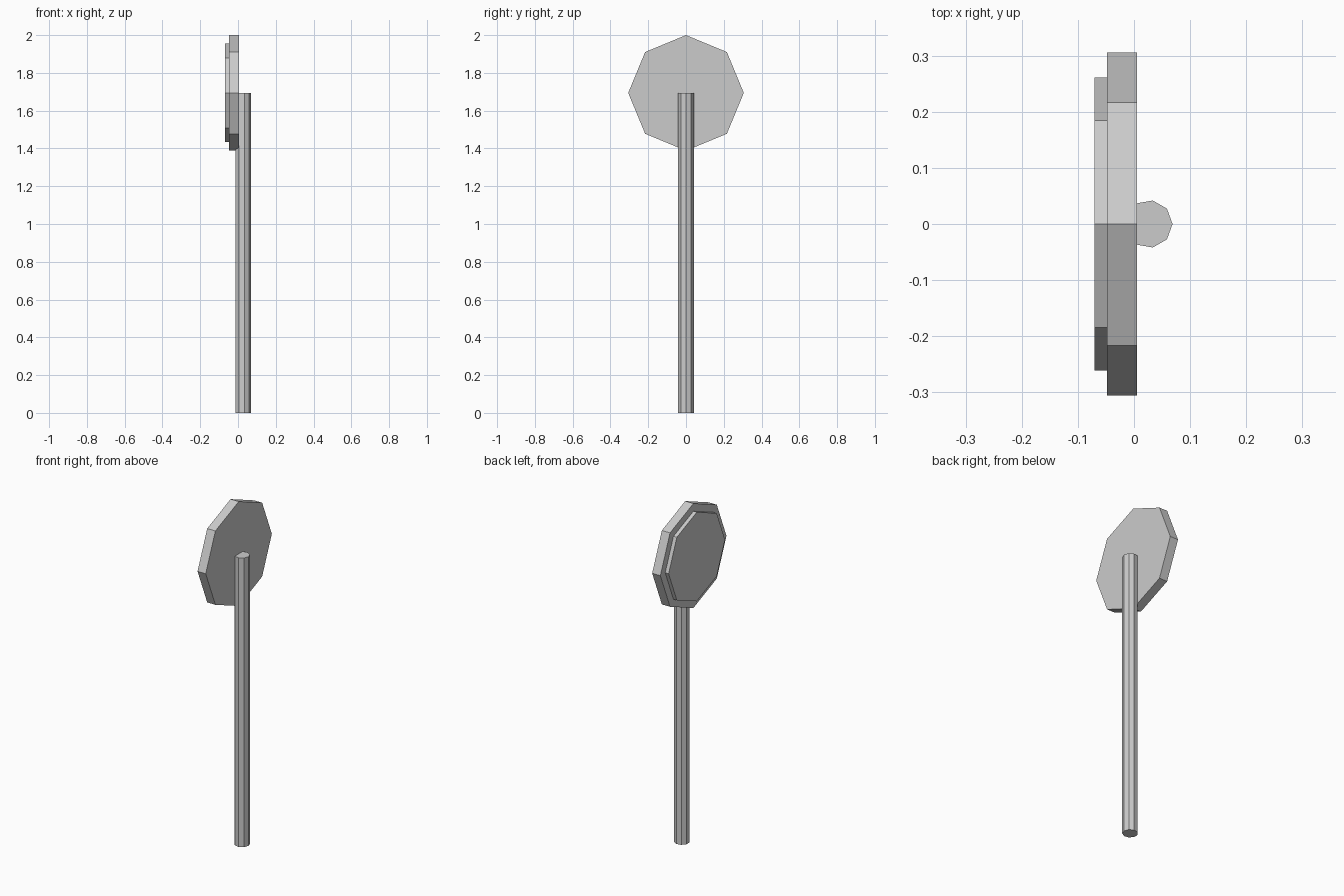
import bpy, bmesh
from math import cos, sin, tau

if "Cube" in bpy.data.objects:
    bpy.data.objects.remove(bpy.data.objects["Cube"])

POLE_X, POLE_R = 0.0262, 0.0425
HUB_Z, SIGN_R = 1.694, 0.306


def new_object(name, bm):
    bmesh.ops.recalc_face_normals(bm, faces=bm.faces[:])
    mesh = bpy.data.meshes.new(name)
    bm.to_mesh(mesh)
    bm.free()
    obj = bpy.data.objects.new(name, mesh)
    bpy.context.collection.objects.link(obj)
    return obj


def ring(bm, points):
    return [bm.verts.new(p) for p in points]


def stack(name, rings):
    """Join successive rings of points and cap both ends."""
    bm = bmesh.new()
    loops = [ring(bm, r) for r in rings]
    for a, b in zip(loops, loops[1:]):
        n = len(a)
        for i in range(n):
            j = (i + 1) % n
            bm.faces.new((a[i], a[j], b[j], b[i]))
    bm.faces.new(loops[0])
    bm.faces.new(loops[-1])
    return new_object(name, bm)


def octagon(x, r):
    return [(x, r * sin(tau * i / 8), HUB_Z + r * cos(tau * i / 8)) for i in range(8)]


def nonagon(z):
    return [(POLE_X + POLE_R * cos(tau * i / 9), POLE_R * sin(tau * i / 9), z)
            for i in range(9)]


# Nine-sided pole, ending at the centre of the sign
stack("pole", [nonagon(0), nonagon(HUB_Z)])

# Octagonal sign with a smaller raised panel on its face
stack("sign_plate", [octagon(0.005, SIGN_R), octagon(-0.048, SIGN_R),
                     octagon(-0.048, 0.261), octagon(-0.07, 0.261)])
